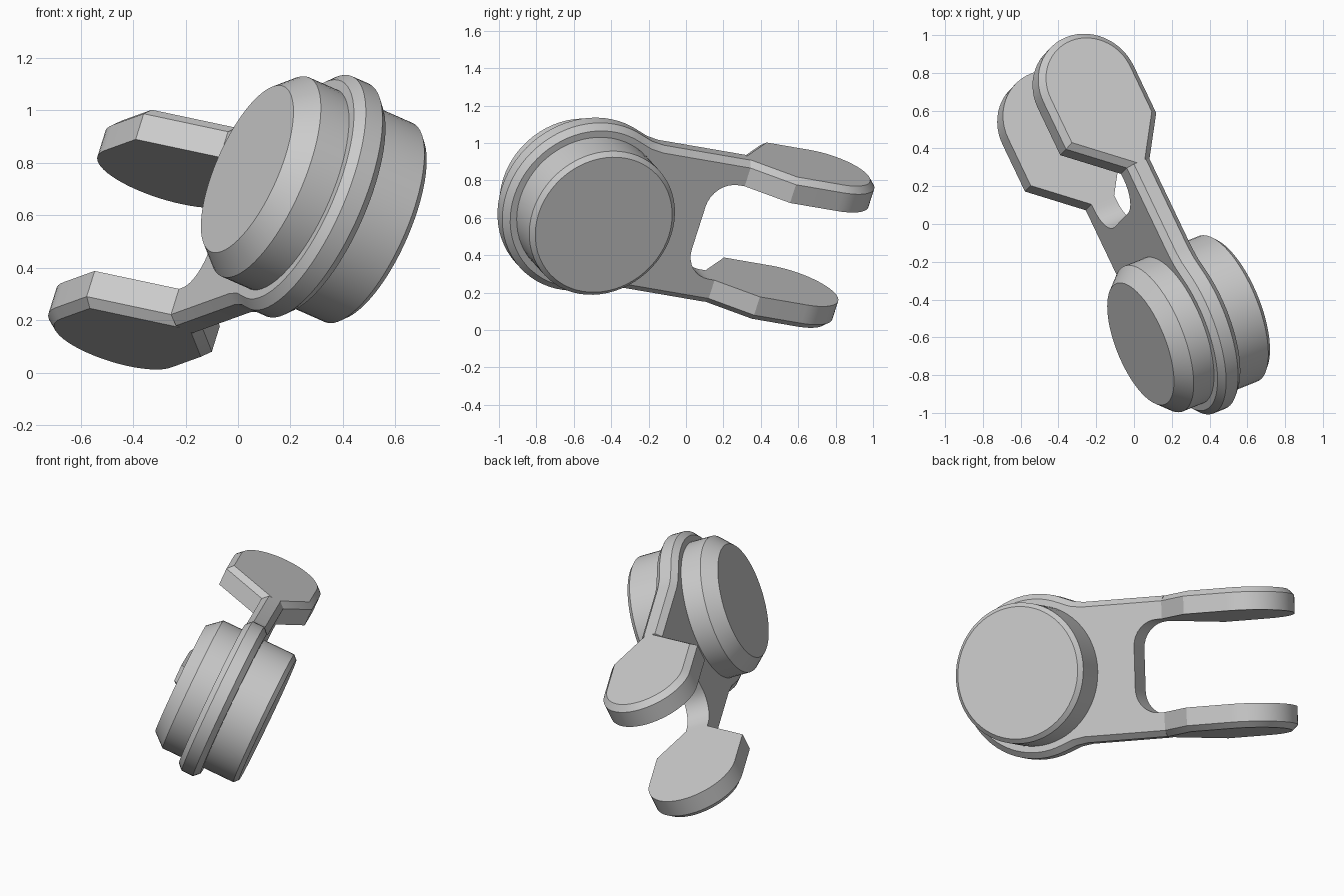
import bpy, bmesh
from math import sin, cos, radians, pi
from mathutils import Matrix, Vector

cube = bpy.data.objects.get("Cube")
if cube:
    bpy.data.objects.remove(cube)

# Single grey material
GREY = (0.6, 0.6, 0.6, 1)
mat = bpy.data.materials.new("plain_grey")
mat.use_nodes = True
mat.diffuse_color = GREY
mat.node_tree.nodes["Principled BSDF"].inputs["Base Color"].default_value = GREY

# Tilted frame: x along the arms, y across the fork, z along the drum axis
along = Vector((-0.426, 0.8915, -0.1535)).normalized()
across = Vector((0.285, 0.292, 0.913))
across = (across - along * across.dot(along)).normalized()
axis = along.cross(across)
frame = Matrix((along, across, axis)).transposed().to_4x4()
frame.translation = (0.035, -0.635, 0.777)

PLATE_BACK, PLATE_FRONT = 0.205, 0.345
ARM_OUT, ARM_IN, ARM_END = 0.415, 0.275, 0.84
BEVEL = 0.033


def finish(name, bm, mirror=False):
    bmesh.ops.recalc_face_normals(bm, faces=bm.faces)
    mesh = bpy.data.meshes.new(name)
    bm.to_mesh(mesh)
    bm.free()
    mesh.materials.append(mat)
    ob = bpy.data.objects.new(name, mesh)
    bpy.context.collection.objects.link(ob)
    ob.matrix_world = frame
    bpy.ops.object.select_all(action='DESELECT')
    ob.select_set(True)
    bpy.context.view_layer.objects.active = ob
    bpy.ops.object.shade_smooth_by_angle(angle=radians(25))
    if mirror:
        mod = ob.modifiers.new("mirror", 'MIRROR')
        mod.use_axis = (False, True, False)
        mod.use_mirror_merge = False
    return ob


def arc(cx, cy, r, start, end, n):
    steps = [radians(start + (end - start) * i / n) for i in range(n + 1)]
    return [(cx + r * cos(a), cy + r * sin(a)) for a in steps]


def extrude(points, offset, bevel_rule):
    """Extrude a closed outline, then bevel the edges picked by a rule."""
    bm = bmesh.new()
    face = bm.faces.new([bm.verts.new(p) for p in points])
    geom = bmesh.ops.extrude_face_region(bm, geom=[face])["geom"]
    moved = [g for g in geom if isinstance(g, bmesh.types.BMVert)]
    bmesh.ops.translate(bm, verts=moved, vec=offset)
    picked = [e for e in bm.edges if bevel_rule(e.verts[0].co, e.verts[1].co)]
    bmesh.ops.bevel(bm, geom=picked, offset=BEVEL, segments=1,
                    affect='EDGES', profile=0.5)
    return bm


def drum(name, rings, n=64):
    bm = bmesh.new()
    loops = [[bm.verts.new((r * cos(2 * pi * i / n), r * sin(2 * pi * i / n), z))
              for i in range(n)] for r, z in rings]
    for a, b in zip(loops, loops[1:]):
        for i in range(n):
            j = (i + 1) % n
            bm.faces.new((a[i], a[j], b[j], b[i]))
    bm.faces.new(loops[0])
    bm.faces.new(loops[-1])
    finish(name, bm)


# Drums on both sides of the plate
drum("front_drum", [(0.345, 0), (0.415, 0.08), (0.415, 0.22)])
drum("rear_drum", [(0.415, 0.33), (0.415, 0.54), (0.39, 0.565)])

# Round plate running into a fork with a U-shaped slot
corner = 0.15
floor = 0.655
outline = [(ARM_END, ARM_OUT), (0.32, ARM_OUT), (0.25, 0.425)]
outline += arc(0, 0, 0.485, 68, 292, 44)
outline += [(0.25, -0.425), (0.32, -ARM_OUT), (ARM_END, -ARM_OUT)]
outline += [(ARM_END, -ARM_IN)]
outline += arc(floor + corner, -ARM_IN + corner, corner, 270, 180, 8)
outline += arc(floor + corner, ARM_IN - corner, corner, 180, 90, 8)
outline += [(ARM_END, ARM_IN)]


def plate_rim(a, b):
    flat = abs(a.z - b.z) < 1e-4
    on_slot = all(p.x > 0.6 and abs(p.y) < ARM_IN + 0.01 for p in (a, b))
    on_end = a.x > ARM_END - 1e-3 and b.x > ARM_END - 1e-3
    return flat and not on_slot and not on_end


finish("fork_plate", extrude([(x, y, PLATE_BACK) for x, y in outline],
                             (0, 0, PLATE_FRONT - PLATE_BACK), plate_rim))

# Rounded pads at the fork tips, mirrored across the fork
mid, half = 0.215, 0.278
pad = [(ARM_END, PLATE_BACK), (1.055, mid - half)]
pad += arc(1.335, mid, half, -90, 90, 28)
pad += [(1.055, mid + half), (ARM_END, PLATE_FRONT)]


def pad_rim(a, b):
    outer = min(a.y, b.y) > ARM_OUT - 1e-4
    return outer and max(a.x, b.x) > ARM_END + 1e-3


finish("fork_pads", extrude([(x, ARM_IN, z) for x, z in pad],
                            (0, ARM_OUT - ARM_IN, 0), pad_rim), mirror=True)
